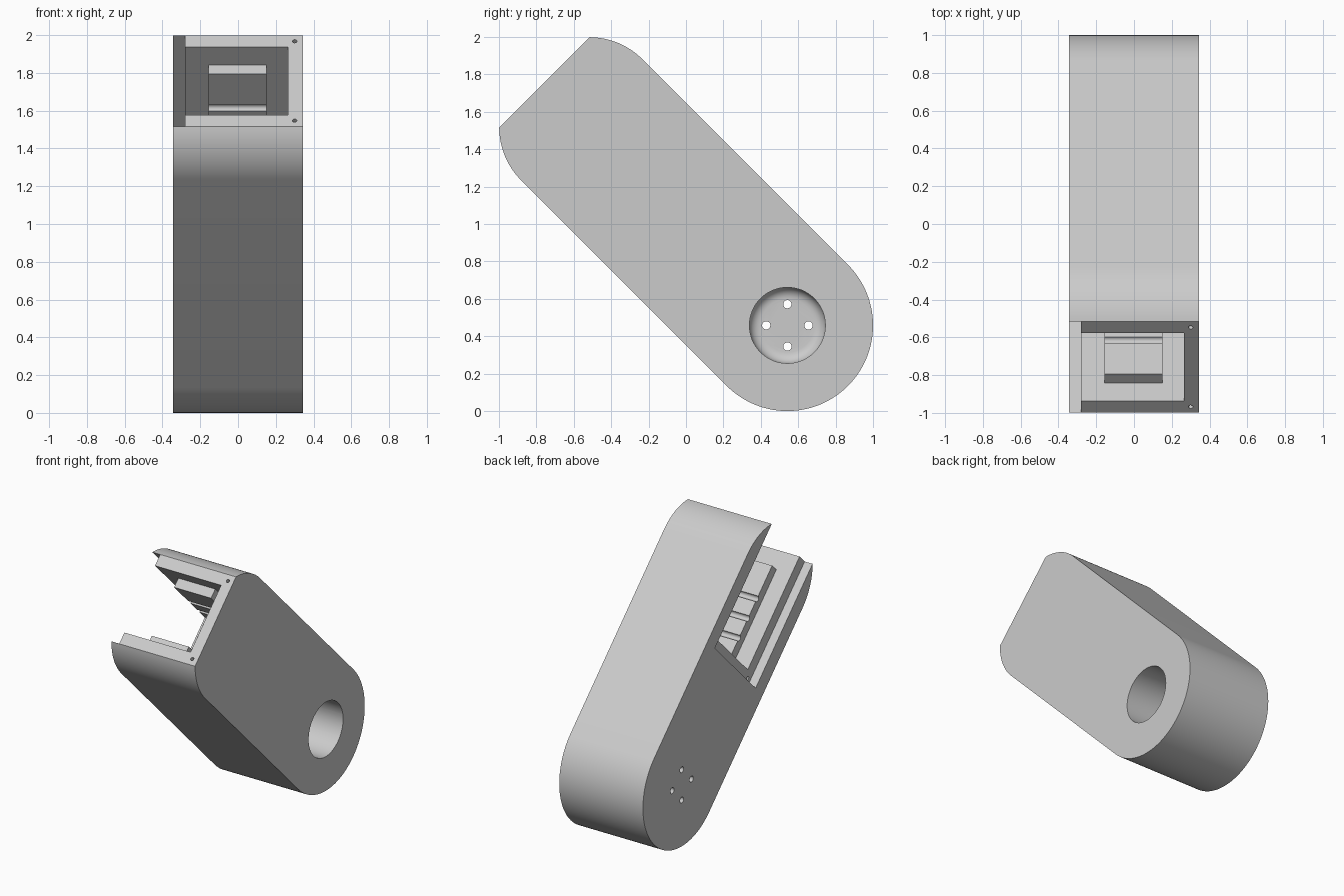
import bpy, bmesh, math
from mathutils import Matrix, Vector

old = bpy.data.objects.get("Cube")
if old:
    bpy.data.objects.remove(old, do_unlink=True)

# Arm frame: x across, y along the arm from the pivot, z across its width
FRAME = Matrix.Translation((0, 0.542, 0.458)) @ Matrix.Rotation(math.radians(135), 4, 'X')
HALF_X = 0.345
RADIUS = 0.458
LENGTH = 1.838
END_R = 0.4
RECESS_START = 0.89
RIM = 0.085
RECESS_X = -0.28
CAVITY_X = 0.265

grey = bpy.data.materials.new("light grey plastic")
grey.use_nodes = True
grey.diffuse_color = (0.6, 0.6, 0.6, 1)
grey.node_tree.nodes["Principled BSDF"].inputs["Base Color"].default_value = (0.6, 0.6, 0.6, 1)


def arc(cu, cw, r, start, end, n):
    """Points on an arc, angles in degrees."""
    angles = [math.radians(start + (end - start) * i / n) for i in range(n + 1)]
    return [(cu + r * math.cos(a), cw + r * math.sin(a)) for a in angles]


def circle(cu, cw, r, n=24):
    return arc(cu, cw, r, 0, 360, n)[:-1]


def rect(u0, u1, half):
    return [(u0, -half), (u1, -half), (u1, half), (u0, half)]


def prism(name, points, x0, x1, fillet=0):
    """Extrude a profile across x; fillet rounds the edge at x0."""
    bm = bmesh.new()
    face = bm.faces.new([bm.verts.new((x0, u, w)) for u, w in points])
    rim = list(face.edges)
    grown = bmesh.ops.extrude_face_region(bm, geom=[face], use_keep_orig=True)["geom"]
    moved = [g for g in grown if isinstance(g, bmesh.types.BMVert)]
    bmesh.ops.translate(bm, verts=moved, vec=Vector((x1 - x0, 0, 0)))
    bmesh.ops.recalc_face_normals(bm, faces=bm.faces[:])
    if fillet:
        bmesh.ops.bevel(bm, geom=rim, offset=fillet, segments=6,
                        profile=0.5, affect='EDGES')
    return finish(name, bm)


def finish(name, bm):
    mesh = bpy.data.meshes.new(name)
    bm.to_mesh(mesh)
    bm.free()
    mesh.materials.append(grey)
    ob = bpy.data.objects.new(name, mesh)
    ob.matrix_world = FRAME
    bpy.context.collection.objects.link(ob)
    return ob


def lengthwise_hole(x, w, r, u0, u1):
    bm = bmesh.new()
    place = Matrix.Translation((x, (u0 + u1) / 2, w)) @ Matrix.Rotation(math.pi / 2, 4, 'X')
    bmesh.ops.create_cone(bm, cap_ends=True, segments=16, radius1=r, radius2=r,
                          depth=u1 - u0, matrix=place)
    return finish("screw_hole_cutter", bm)


def activate(ob):
    bpy.ops.object.select_all(action='DESELECT')
    ob.select_set(True)
    bpy.context.view_layer.objects.active = ob


def cut(ob, cutter):
    cutter.hide_render = True
    mod = ob.modifiers.new("cut", 'BOOLEAN')
    mod.operation = 'DIFFERENCE'
    mod.solver = 'EXACT'
    mod.object = cutter
    activate(ob)
    bpy.ops.object.modifier_apply(modifier=mod.name)
    bpy.data.objects.remove(cutter, do_unlink=True)


# Arm body: round pivot end, tapered arcs towards the square open end
tip = LENGTH - END_R * math.sin(math.pi / 4)
side = RADIUS - END_R
outline = (arc(0, 0, RADIUS, 90, 270, 64)
           + arc(tip, -side, END_R, -90, -45, 16)
           + arc(tip, side, END_R, 45, 90, 16))
body = prism("arm_body", outline, -HALF_X, HALF_X)

# Lid recess and the cavity below it, open at the end
half = RADIUS - END_R * (1 - math.cos(math.pi / 4)) - 0.001
cavity_half = half - RIM
cavity_start = RECESS_START + RIM
cut(body, prism("recess_cutter", rect(RECESS_START, 2, half), -0.5, RECESS_X))
cut(body, prism("cavity_cutter", rect(cavity_start, 2, cavity_half), -0.4, CAVITY_X))

# Pivot bore with a rounded floor, and four through holes
cut(body, prism("bore_cutter", circle(0, 0, 0.203, 64), -0.265, 0.5, fillet=0.06))
for k in range(4):
    a = math.radians(45 + 90 * k)
    cut(body, prism("bolt_cutter", circle(0.113 * math.cos(a), 0.113 * math.sin(a), 0.022),
                    -0.5, -0.1))

# Small screw holes in the rim and the end face
for s in (-1, 1):
    cut(body, prism("rim_hole_cutter", circle(RECESS_START + 0.04, s * 0.3, 0.012, 16),
                    -0.4, -0.18))
    cut(body, lengthwise_hole(0.3, s * 0.297, 0.012, LENGTH - 0.1, LENGTH + 0.1))

# Grooved pads on the two long cavity walls
PAD_END = LENGTH - 0.135
inner = cavity_half - 0.07
parts = [body]
for name, s in (("upper_grooved_pad", -1), ("lower_grooved_pad", 1)):
    pts = [(cavity_start - 0.01, cavity_half + 0.01), (cavity_start - 0.01, inner)]
    for k in range(3):
        pts += arc(1.15 + 0.15 * k, inner, 0.021, 180, 0, 10)
    pts += [(PAD_END, inner), (PAD_END, cavity_half + 0.01)]
    parts.append(prism(name, [(u, s * w) for u, w in pts], -0.155, 0.15))

for ob in parts:
    activate(ob)
    bpy.ops.object.shade_smooth_by_angle(angle=math.radians(30))
